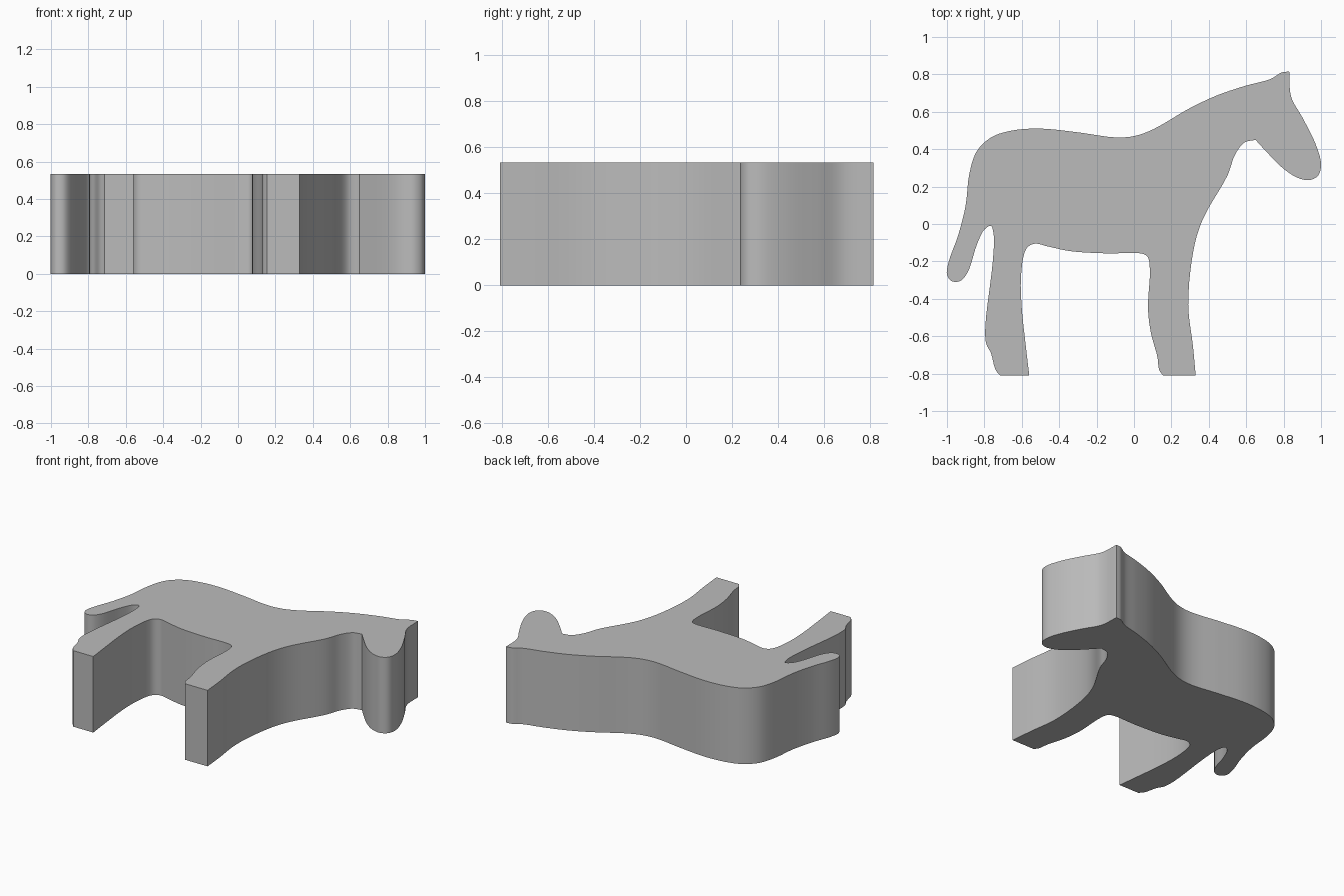
import bpy
import bmesh
from mathutils import Vector

THICKNESS = 0.535
STEPS = 5

default_cube = bpy.data.objects.get("Cube")
if default_cube:
    bpy.data.objects.remove(default_cube, do_unlink=True)

# Outline control points: each run is a smooth curve, sharp where runs meet
belly_and_inner_legs = [
    (-.56, -.81), (-.58, -.64), (-.6, -.45), (-.605, -.3), (-.59, -.17),
    (-.57, -.125), (-.53, -.105), (-.46, -.12), (-.34, -.145), (-.15, -.157),
    (.05, -.16), (.075, -.18), (.085, -.25), (.075, -.45), (.09, -.58),
    (.125, -.71), (.135, -.78), (.155, -.81)]
chest = [
    (.33, -.81), (.315, -.65), (.29, -.43), (.32, -.13), (.37, .03),
    (.5, .26), (.54, .37), (.59, .435), (.65, .45)]
head = [
    (.65, .45), (.7, .395), (.8, .295), (.88, .245), (.94, .235),
    (.985, .26), (1, .32), (.97, .43), (.9, .57), (.84, .68), (.83, .815)]
back_and_tail = [
    (.83, .815), (.79, .81), (.73, .775), (.6, .74), (.45, .69), (.3, .62),
    (.1, .505), (0, .47), (-.1, .463), (-.3, .49), (-.5, .51), (-.65, .5),
    (-.76, .465), (-.84, .39), (-.88, .27), (-.9, .1), (-.94, -.06),
    (-.99, -.2), (-1, -.27), (-.975, -.305), (-.93, -.305), (-.89, -.26),
    (-.84, -.11), (-.8, -.03), (-.765, -.01), (-.75, -.06), (-.755, -.2),
    (-.795, -.55), (-.79, -.64), (-.765, -.69), (-.74, -.78), (-.715, -.81)]


def smooth_run(points):
    """Centripetal spline through every control point of one run."""
    pts = [Vector(p) for p in points]
    pts = [pts[0] * 2 - pts[1]] + pts + [pts[-1] * 2 - pts[-2]]
    result = []
    for a, b, c, d in zip(pts, pts[1:], pts[2:], pts[3:]):
        ta = 0
        tb = ta + (b - a).length ** .5
        tc = tb + (c - b).length ** .5
        td = tc + (d - c).length ** .5
        for step in range(STEPS):
            t = tb + (tc - tb) * step / STEPS
            ab = a.lerp(b, (t - ta) / (tb - ta))
            bc = b.lerp(c, (t - tb) / (tc - tb))
            cd = c.lerp(d, (t - tc) / (td - tc))
            abc = ab.lerp(bc, (t - ta) / (tc - ta))
            bcd = bc.lerp(cd, (t - tb) / (td - tb))
            result.append(abc.lerp(bcd, (t - tb) / (tc - tb)))
    return result + [pts[-2]]


def make_material(name, color):
    material = bpy.data.materials.new(name)
    material.use_nodes = True
    material.diffuse_color = color
    shader = material.node_tree.nodes["Principled BSDF"]
    shader.inputs["Base Color"].default_value = color
    return material


# Join the runs into one closed outline
outline = []
for run in (belly_and_inner_legs, chest, head, back_and_tail):
    for point in smooth_run(run):
        if not outline or (point - outline[-1]).length > .0001:
            outline.append(point)

# Raise the outline into a solid slab
bm = bmesh.new()
base = bm.faces.new([bm.verts.new((p.x, p.y, 0)) for p in outline])
raised = bmesh.ops.extrude_face_region(bm, geom=[base], use_keep_orig=True)
top_verts = [v for v in raised["geom"] if isinstance(v, bmesh.types.BMVert)]
bmesh.ops.translate(bm, verts=top_verts, vec=(0, 0, THICKNESS))
bmesh.ops.recalc_face_normals(bm, faces=bm.faces)

mesh = bpy.data.meshes.new("horse_body")
bm.to_mesh(mesh)
bm.free()
mesh.materials.append(make_material("plain grey", (.5, .5, .5, 1)))

horse = bpy.data.objects.new("horse_body", mesh)
bpy.context.collection.objects.link(horse)
bpy.ops.object.select_all(action="DESELECT")
horse.select_set(True)
bpy.context.view_layer.objects.active = horse
bpy.ops.object.shade_smooth_by_angle()
